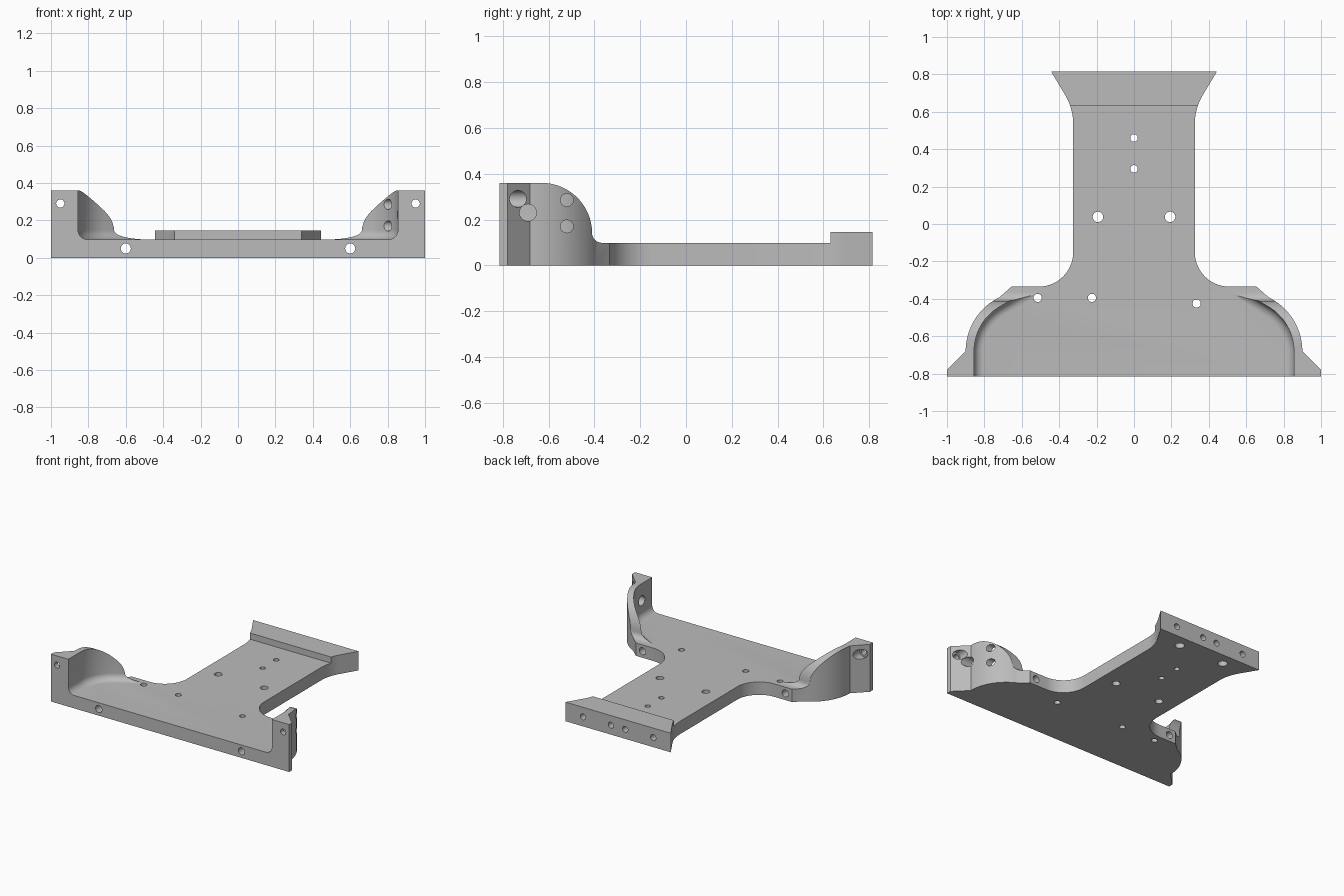
import bpy, bmesh
from math import sin, cos, radians, pi
from mathutils import Vector

cube = bpy.data.objects.get("Cube")
if cube:
    bpy.data.objects.remove(cube, do_unlink=True)

HEIGHT, FLOOR, BAR_TOP = 0.36, 0.098, 0.145


def arc(cx, cy, rx, ry, start, end, steps):
    """Points on an elliptical arc, angles in degrees."""
    angles = [radians(start + (end - start) * i / steps) for i in range(steps + 1)]
    return [(cx + rx * cos(a), cy + ry * sin(a)) for a in angles]


def mirrored(half):
    """Close a right-hand outline with its mirror image."""
    return half + [(-x, y) for x, y in reversed(half)]


def prism(name, points, offset, depth, place, bevel=0):
    """Extrude a 2D outline; optionally round the edges of its first cap."""
    bm = bmesh.new()
    cap = bm.faces.new([bm.verts.new(place(a, b, offset)) for a, b in points])
    moved = bmesh.ops.extrude_face_region(bm, geom=[cap], use_keep_orig=True)
    shift = Vector(place(0, 0, depth))
    for v in moved["geom"]:
        if isinstance(v, bmesh.types.BMVert):
            v.co += shift
    bmesh.ops.recalc_face_normals(bm, faces=bm.faces)
    if bevel:
        bmesh.ops.bevel(bm, geom=list(cap.edges), offset=bevel, segments=8,
                        profile=0.5, affect='EDGES')
    mesh = bpy.data.meshes.new(name)
    bm.to_mesh(mesh)
    bm.free()
    obj = bpy.data.objects.new(name, mesh)
    bpy.context.collection.objects.link(obj)
    return obj


def upright(a, b, c):
    return (a, b, c)


def sideways(a, b, c):
    return (c, a, b)


def frontal(a, b, c):
    return (a, c, b)


def combine(target, tool, operation):
    """Apply a boolean and discard the tool."""
    tool.hide_render = True
    mod = target.modifiers.new("cut", 'BOOLEAN')
    mod.operation, mod.solver, mod.object = operation, 'EXACT', tool
    bpy.ops.object.select_all(action='DESELECT')
    bpy.context.view_layer.objects.active = target
    target.select_set(True)
    bpy.ops.object.modifier_apply(modifier=mod.name)
    bpy.data.objects.remove(tool, do_unlink=True)


def drill(target, a, b, radius, start, end, place):
    ring = arc(a, b, radius, radius, 0, 360, 24)[:-1]
    combine(target, prism("drill", ring, start, end - start, place), 'DIFFERENCE')


# Plan outline: front ears, curved cheeks, shoulders, neck and flared tail
outline = [(1, -0.815), (1, -0.78), (0.9, -0.68)]
outline += arc(0.58, -0.68, 0.32, 0.32, 3, 64, 16)
outline += [(0.655, -0.335)]
outline += arc(0.51, -0.15, 0.185, 0.185, 270, 180, 14)
outline += arc(0.625, 0.535, 0.3, 0.3, 180, 148, 8)
outline += [(0.443, 0.815)]
base = prism("mounting_bracket", mirrored(outline), 0, HEIGHT, upright)

# Side silhouette: high rounded cheeks, thin plate, raised tail bar
side = [(-0.9, -0.1), (-0.9, HEIGHT), (-0.63, HEIGHT)]
side += arc(-0.63, 0.14, 0.22, HEIGHT - 0.14, 85, 0, 14)
side += arc(-0.365, 0.14, 0.045, 0.14 - FLOOR, 190, 270, 6)
side += [(0.63, FLOOR), (0.63, BAR_TOP), (0.9, BAR_TOP), (0.9, -0.1)]
combine(base, prism("side_profile", side, -1.2, 2.4, sideways), 'INTERSECT')

# Hollow between the cheeks, with a rounded floor corner
hollow = [(0.855, -1)] + arc(0.58, -0.68, 0.275, 0.275, 0, 60, 14) + [(0.47, -0.3)]
combine(base, prism("hollow", mirrored(hollow), FLOOR, 0.5, upright, 0.05), 'DIFFERENCE')

# Vertical holes through the plate
for x, y, r in [(0, 0.46, 0.02), (0, 0.295, 0.02), (0.193, 0.038, 0.028),
                (-0.193, 0.038, 0.028), (-0.515, -0.395, 0.022),
                (-0.225, -0.395, 0.022), (0.335, -0.425, 0.022)]:
    drill(base, x, y, r, -0.1, 0.2, upright)

for s in (-1, 1):
    # Blind holes under the tail bar, shoulder holes, ear holes with counterbores
    drill(base, s * 0.193, 0.72, 0.034, -0.1, 0.1, upright)
    drill(base, s * 0.6, 0.05, 0.027, -1, -0.2, frontal)
    drill(base, s * 0.95, 0.29, 0.022, -1, -0.6, frontal)
    drill(base, s * 0.953, 0.29, 0.037, -0.775, -0.6, frontal)
    # Blind holes in the rear face
    for x in (0.06, 0.295):
        drill(base, s * x, 0.072, 0.023, 0.66, 1, frontal)

# Cross holes through the left cheek only
for y, z, r in [(-0.69, 0.23, 0.037), (-0.52, 0.285, 0.028), (-0.52, 0.17, 0.028)]:
    drill(base, y, z, r, 0.65, 1.1, sideways)

# Single grey finish
grey = bpy.data.materials.new("plain_grey")
grey.use_nodes = True
colour = (0.5, 0.5, 0.5, 1)
grey.diffuse_color = colour
grey.node_tree.nodes["Principled BSDF"].inputs["Base Color"].default_value = colour
base.data.materials.clear()
base.data.materials.append(grey)
for face in base.data.polygons:
    face.material_index = 0

bpy.ops.object.select_all(action='DESELECT')
base.select_set(True)
bpy.context.view_layer.objects.active = base
bpy.ops.object.shade_smooth_by_angle(angle=radians(30))
